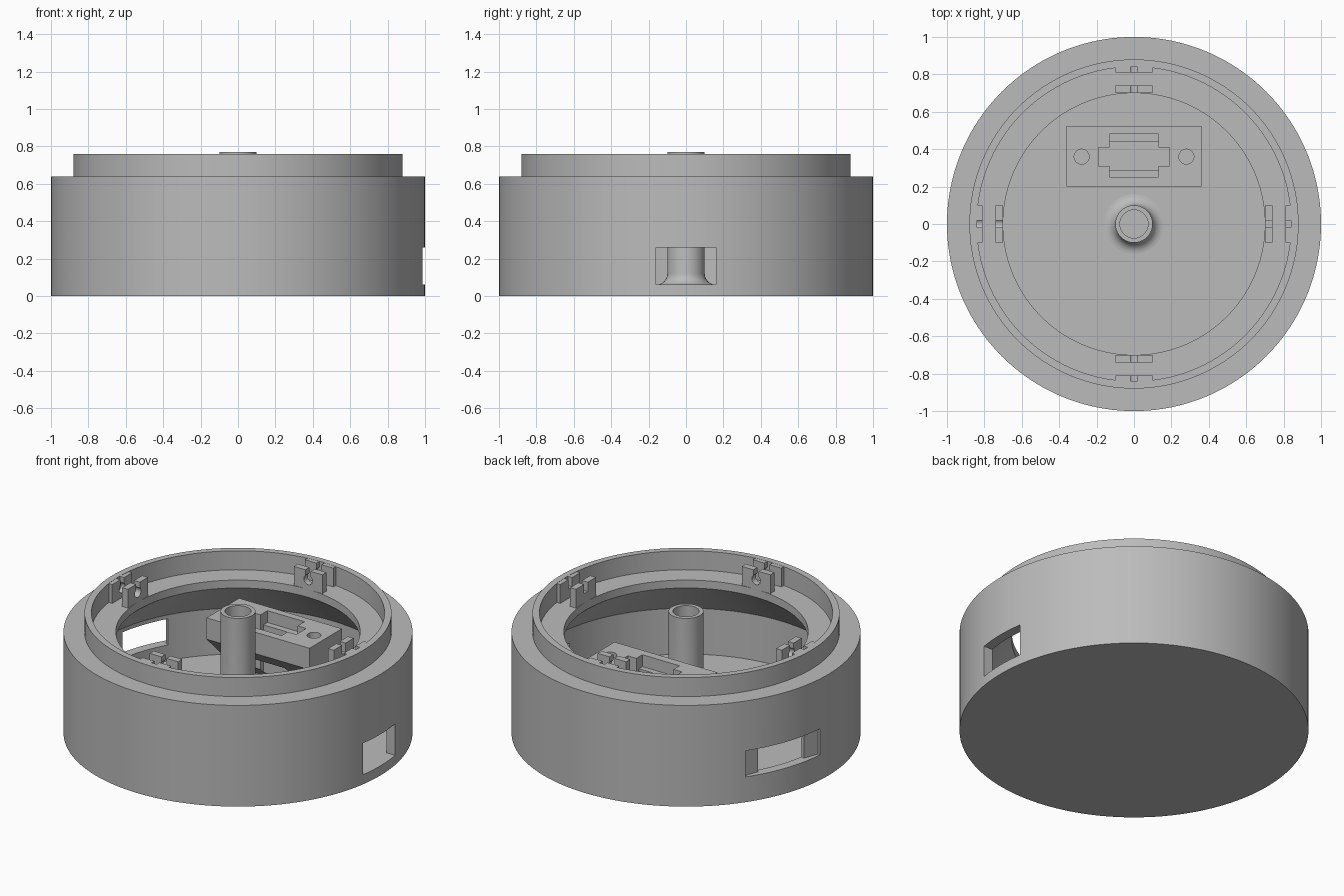
import bpy, bmesh, math
from mathutils import Matrix, Vector

if "Cube" in bpy.data.objects:
    bpy.data.objects.remove(bpy.data.objects["Cube"], do_unlink=True)

grey = bpy.data.materials.new("plain grey")
grey.use_nodes = True
grey.diffuse_color = (0.5, 0.5, 0.5, 1)
grey.node_tree.nodes["Principled BSDF"].inputs["Base Color"].default_value = (0.5, 0.5, 0.5, 1)

FLOOR, LEDGE, TOP = 0.06, 0.64, 0.76


def make(name, bm, helper=False):
    bmesh.ops.recalc_face_normals(bm, faces=bm.faces)
    mesh = bpy.data.meshes.new(name)
    bm.to_mesh(mesh)
    bm.free()
    obj = bpy.data.objects.new(name, mesh)
    bpy.context.collection.objects.link(obj)
    mesh.materials.append(grey)
    obj.hide_render = helper
    obj.hide_viewport = False
    return obj


def lathe(name, profile, steps=160):
    # Revolve a profile of (radius, height) points that starts and ends on the axis
    bm = bmesh.new()
    verts = [bm.verts.new((r, 0, z)) for r, z in profile]
    edges = [bm.edges.new(pair) for pair in zip(verts, verts[1:])]
    bmesh.ops.spin(bm, geom=verts + edges, cent=(0, 0, 0), axis=(0, 0, 1),
                   angle=math.tau, steps=steps, use_duplicate=False)
    bmesh.ops.remove_doubles(bm, verts=bm.verts, dist=1e-4)
    return make(name, bm)


def box(name, x, y, z, turn=0, helper=False):
    # Box between limits on each axis, turned about the vertical axis
    bm = bmesh.new()
    bmesh.ops.create_cube(bm, size=1)
    for v in bm.verts:
        v.co = Vector([lo + (c + 0.5) * (hi - lo) for c, (lo, hi) in zip(v.co, (x, y, z))])
    bmesh.ops.rotate(bm, verts=bm.verts, matrix=Matrix.Rotation(math.radians(turn), 3, "Z"))
    return make(name, bm, helper)


def rod(name, radius, length, centre, direction, turn=0):
    bm = bmesh.new()
    bmesh.ops.create_cone(bm, cap_ends=True, segments=48, radius1=radius, radius2=radius, depth=length)
    spin = Vector(direction).to_track_quat("Z", "Y").to_matrix().to_4x4()
    bm.transform(Matrix.Rotation(math.radians(turn), 4, "Z") @ Matrix.Translation(centre) @ spin)
    return make(name, bm, True)


def cut(obj, cutters):
    bpy.context.view_layer.objects.active = obj
    for c in cutters:
        mod = obj.modifiers.new("cut", "BOOLEAN")
        mod.operation, mod.solver, mod.object = "DIFFERENCE", "EXACT", c
        bpy.ops.object.modifier_apply(modifier=mod.name)
        bpy.data.objects.remove(c, do_unlink=True)


def smooth(obj):
    bpy.ops.object.select_all(action="DESELECT")
    obj.select_set(True)
    bpy.context.view_layer.objects.active = obj
    bpy.ops.object.shade_smooth_by_angle(angle=math.radians(30))


# Round housing: wall, raised collar, inner ledge with a sloped underside
housing = lathe("housing", [
    (0, 0), (1, 0), (1, LEDGE), (0.88, LEDGE), (0.88, TOP), (0.84, TOP), (0.84, LEDGE),
    (0.70, LEDGE), (0.70, 0.59), (0.94, 0.35), (0.94, FLOOR), (0, FLOOR)])
cut(housing, [
    box("left_window", (0.8, 1.2), (-0.16, 0.16), (FLOOR + 0.001, 0.26), helper=True),
    box("port_recess", (0.95, 1.2), (-0.26, 0.26), (0.16, 0.325), -200, True),
    box("port_opening", (0.8, 1.2), (-0.16, 0.16), (0.16, 0.325), -200, True),
    rod("round_hole", 0.1, 0.4, (1, 0, 0.24), (1, 0, 0), 200)])
smooth(housing)

# Hollow centre post with a rounded foot
foot = [(0.16 - 0.06 * math.sin(a), FLOOR + 0.06 - 0.06 * math.cos(a))
        for a in [math.pi / 2 * i / 8 for i in range(9)]]
post = lathe("centre_post", [(0, 0.05), (0.16, 0.05)] + foot +
             [(0.1, 0.77), (0.075, 0.77), (0.075, 0.3), (0, 0.3)], 64)
smooth(post)

# Connector bracket with a sloped underside
bm = bmesh.new()
side = [(0.2, 0.555), (0.2, 0.42), (0.48, 0.14), (0.48, 0.05), (0.525, 0.05), (0.525, 0.555)]
face = bm.faces.new([bm.verts.new((-0.36, y, z)) for y, z in side])
extruded = bmesh.ops.extrude_face_region(bm, geom=[face])["geom"]
bmesh.ops.translate(bm, vec=(0.72, 0, 0), verts=[g for g in extruded if isinstance(g, bmesh.types.BMVert)])
bracket = make("connector_bracket", bm)
cut(bracket, [
    box("wide_slot", (-0.19, 0.19), (0.31, 0.41), (0.07, 0.7), helper=True),
    box("deep_slot", (-0.13, 0.13), (0.285, 0.44), (0.07, 0.7), helper=True),
    box("shallow_slot", (-0.13, 0.13), (0.25, 0.48), (0.48, 0.7), helper=True)] +
    [rod("screw_hole", 0.04, 0.4, (x, 0.36, 0.55), (0, 0, 1)) for x in (-0.28, 0.28)])
smooth(bracket)

# Four pairs of notched clips around the ledge
for turn, place in ((0, "left"), (90, "back"), (180, "right"), (270, "front")):
    for kind, near, far in (("inner", 0.70, 0.74), ("outer", 0.81, 0.85)):
        clip = box(f"{place}_{kind}_clip", (near, far), (-0.1, 0.1), (LEDGE - 0.01, TOP - 0.001), turn)
        cut(clip, [
            box("clip_slot", (near - 0.05, far + 0.05), (-0.018, 0.018), (0.70, 0.9), turn, True),
            rod("clip_socket", 0.03, 0.2, (near, 0, 0.70), (1, 0, 0), turn)])
        smooth(clip)
